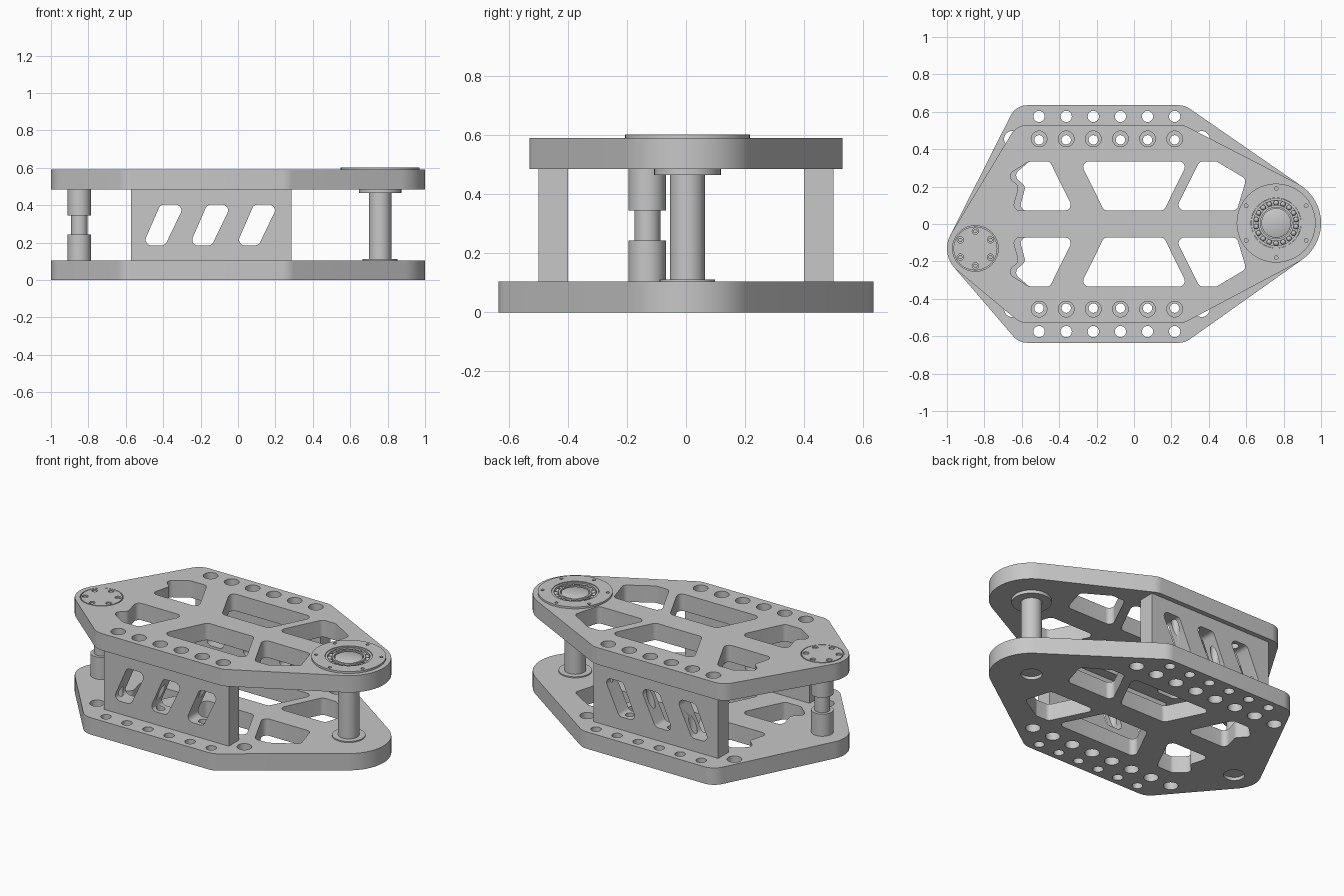
import bpy, bmesh
from math import cos, sin, pi, tan
from mathutils import Vector, Matrix
from mathutils.geometry import convex_hull_2d

if "Cube" in bpy.data.objects:
    bpy.data.objects.remove(bpy.data.objects["Cube"], do_unlink=True)

GREY = (0.57, 0.57, 0.57, 1)
metal = bpy.data.materials.new("light grey metal")
metal.use_nodes = True
metal.diffuse_color = GREY
metal.node_tree.nodes["Principled BSDF"].inputs["Base Color"].default_value = GREY


def finish(bm, name):
    bmesh.ops.recalc_face_normals(bm, faces=bm.faces)
    mesh = bpy.data.meshes.new(name)
    bm.to_mesh(mesh)
    bm.free()
    mesh.materials.append(metal)
    ob = bpy.data.objects.new(name, mesh)
    bpy.context.scene.collection.objects.link(ob)
    return ob


def circle(x, y, r, n=32):
    return [Vector((x + r * cos(2 * pi * i / n), y + r * sin(2 * pi * i / n))) for i in range(n)]


def ring_points(x, y, r, n):
    return [(x - r * sin(2 * pi * i / n), y + r * cos(2 * pi * i / n)) for i in range(n)]


def rounded(points, r, steps=6):
    """Polygon with filleted corners."""
    pts = [Vector(p) for p in points]
    out = []
    for i, p in enumerate(pts):
        a, b = pts[i - 1] - p, pts[(i + 1) % len(pts)] - p
        half = a.angle(b) / 2
        t = min(r / tan(half), 0.45 * min(a.length, b.length))
        a.normalize()
        b.normalize()
        centre = p + (a + b).normalized() * (t / cos(half))
        u, v = p + a * t - centre, p + b * t - centre
        radius = u.length
        out += [centre + (u.lerp(v, k / steps)).normalized() * radius for k in range(steps + 1)]
    return out


def hull(circles):
    pts = [p for c in circles for p in circle(*c, 64)]
    return [pts[i] for i in convex_hull_2d(pts)]


def slab(name, outline, holes, z0, z1, matrix=None):
    """Extruded outline with through holes."""
    bm = bmesh.new()
    for loop in [outline] + holes:
        vs = [bm.verts.new((p.x, p.y, z0)) for p in loop]
        for i, v in enumerate(vs):
            bm.edges.new((vs[i - 1], v))
    bmesh.ops.triangle_fill(bm, use_beauty=True, edges=bm.edges[:])
    ext = bmesh.ops.extrude_face_region(bm, geom=bm.faces[:], use_keep_orig=True)
    top = [g for g in ext["geom"] if isinstance(g, bmesh.types.BMVert)]
    bmesh.ops.translate(bm, vec=(0, 0, z1 - z0), verts=top)
    if matrix:
        bm.transform(matrix)
    return finish(bm, name)


def lathe(name, profile, x, y):
    """Turned solid from (radius, height) pairs."""
    bm = bmesh.new()
    vs = [bm.verts.new((r, 0, z)) for r, z in profile]
    es = [bm.edges.new(pair) for pair in zip(vs, vs[1:])]
    bmesh.ops.spin(bm, geom=vs + es, axis=(0, 0, 1), cent=(0, 0, 0),
                   angle=2 * pi, steps=48, use_merge=True)
    bmesh.ops.remove_doubles(bm, verts=bm.verts, dist=1e-5)
    bm.transform(Matrix.Translation((x, y, 0)))
    return finish(bm, name)


POST = (-0.848, -0.131)
SHAFT = (0.76, 0.005)
PITCH = 0.145
SCREWS = [PITCH * (i - 2.5) - 0.145 for i in range(6)]
T0, T1, B1 = 0.485, 0.59, 0.105


def outline(half_width):
    corners = [(x, s * (half_width - 0.1), 0.1) for x in (-0.57, 0.24) for s in (-1, 1)]
    return hull([(*POST, 0.152), (*SHAFT, 0.24)] + corners)


def windows(shift):
    """Six lightening holes, mirrored front to back."""
    middle = [(-0.29, 0.335), (0.29, 0.335), (0.16, 0.072), (-0.16, 0.072)]
    right = [(0.35, 0.335), (0.44, 0.335), (0.6, 0.24), (0.55, 0.072), (0.22, 0.072)]
    left = [(-0.56, 0.335), (-0.45, 0.335), (-0.32, 0.072), (shift - 0.65, 0.072),
            (shift - 0.615, 0.2), (shift - 0.68, 0.26)]
    return [rounded([(x, s * y) for x, y in shape], 0.03)
            for shape in (middle, right, left) for s in (-1, 1)]


def both_sides(xs, y, r):
    return [circle(x, s * y, r) for x in xs for s in (-1, 1)]


# plates
low_row = [SCREWS[0] - PITCH] + SCREWS + [SCREWS[-1] + PITCH]
slab("bottom_plate", outline(0.635),
     windows(0.035) + both_sides(low_row, 0.455, 0.042) + both_sides(SCREWS, 0.575, 0.03)
     + [circle(*POST, 0.06, 48), circle(*SHAFT, 0.06, 48)], 0, B1)
slab("top_plate", outline(0.53),
     windows(0) + both_sides(SCREWS, 0.455, 0.042)
     + [circle(*POST, 0.122, 48), circle(*SHAFT, 0.134, 48)], T0, T1)

# side walls with slanted windows and vertical screw bores
wall_windows = [rounded([(x - 0.415, 0.403), (x - 0.285, 0.403),
                         (x - 0.39, 0.185), (x - 0.51, 0.185)], 0.03)
                for x in (0, 0.25, 0.5)]
rect = [Vector(p) for p in ((-0.572, B1), (0.287, B1), (0.287, T0), (-0.572, T0))]
for side, y in (("front", -0.4), ("back", 0.5)):
    turn = Matrix.Translation((0, y, 0)) @ Matrix.Rotation(pi / 2, 4, "X")
    wall = slab(side + "_wall", rect, wall_windows, 0, 0.1, turn)
    bores = bmesh.new()
    for x in SCREWS:
        bmesh.ops.create_cone(bores, cap_ends=True, segments=24, radius1=0.025, radius2=0.025,
                              depth=0.8, matrix=Matrix.Translation((x, y - 0.05, 0.3)))
    cutter = finish(bores, side + "_bore_cutter")
    mod = wall.modifiers.new("bores", "BOOLEAN")
    mod.object, mod.solver = cutter, "EXACT"
    bpy.context.view_layer.update()
    cut = bpy.data.meshes.new_from_object(wall.evaluated_get(bpy.context.evaluated_depsgraph_get()))
    wall.modifiers.clear()
    wall.data = cut
    bpy.data.objects.remove(cutter, do_unlink=True)

# stepped post and its screwed cap
lathe("stepped_post", [(0, 0.02), (0.06, 0.02), (0.06, B1), (0.063, B1), (0.063, 0.243),
                       (0.044, 0.243), (0.044, 0.345), (0.063, 0.345), (0.063, T0 + 0.01),
                       (0, T0 + 0.01)], *POST)
cap_screws = ring_points(*POST, 0.093, 6)
slab("post_cap_base", circle(*POST, 0.122, 48), [], T0, T1 - 0.02)
slab("post_cap", circle(*POST, 0.117, 48), [circle(*c, 0.017, 16) for c in cap_screws],
     T1 - 0.02, T1 + 0.001)
for c in cap_screws:
    slab("cap_screw", circle(*c, 0.011, 16), [], T1 - 0.02, T1 - 0.004)

# main shaft with collars
lathe("main_shaft", [(0, 0.02), (0.06, 0.02), (0.06, B1), (0.094, B1), (0.094, 0.112),
                     (0.06, 0.112), (0.06, 0.465), (0.113, 0.465), (0.113, T0), (0.134, T0),
                     (0.134, 0.565), (0.079, 0.565), (0.079, 0.592), (0.072, 0.596),
                     (0, 0.596)], *SHAFT)

# bearing and its flange
slab("bearing_flange", circle(*SHAFT, 0.211, 64),
     [circle(*SHAFT, 0.134, 48)] + [circle(*c, 0.01, 16) for c in ring_points(*SHAFT, 0.185, 6)],
     T1, 0.602)
slab("bearing_outer_race", circle(*SHAFT, 0.133, 48), [circle(*SHAFT, 0.12, 48)], 0.56, 0.598)
slab("bearing_inner_race", circle(*SHAFT, 0.096, 48), [circle(*SHAFT, 0.084, 48)], 0.56, 0.598)
for x, y in ring_points(*SHAFT, 0.108, 18):
    bm = bmesh.new()
    bmesh.ops.create_uvsphere(bm, u_segments=16, v_segments=10, radius=0.014,
                              matrix=Matrix.Translation((x, y, 0.581)))
    finish(bm, "bearing_ball")

# smooth curved sides, keep edges sharp
bpy.ops.object.select_all(action="DESELECT")
for ob in bpy.context.scene.objects:
    if ob.type == "MESH":
        ob.select_set(True)
        bpy.context.view_layer.objects.active = ob
bpy.ops.object.shade_smooth_by_angle(angle=pi / 6)
